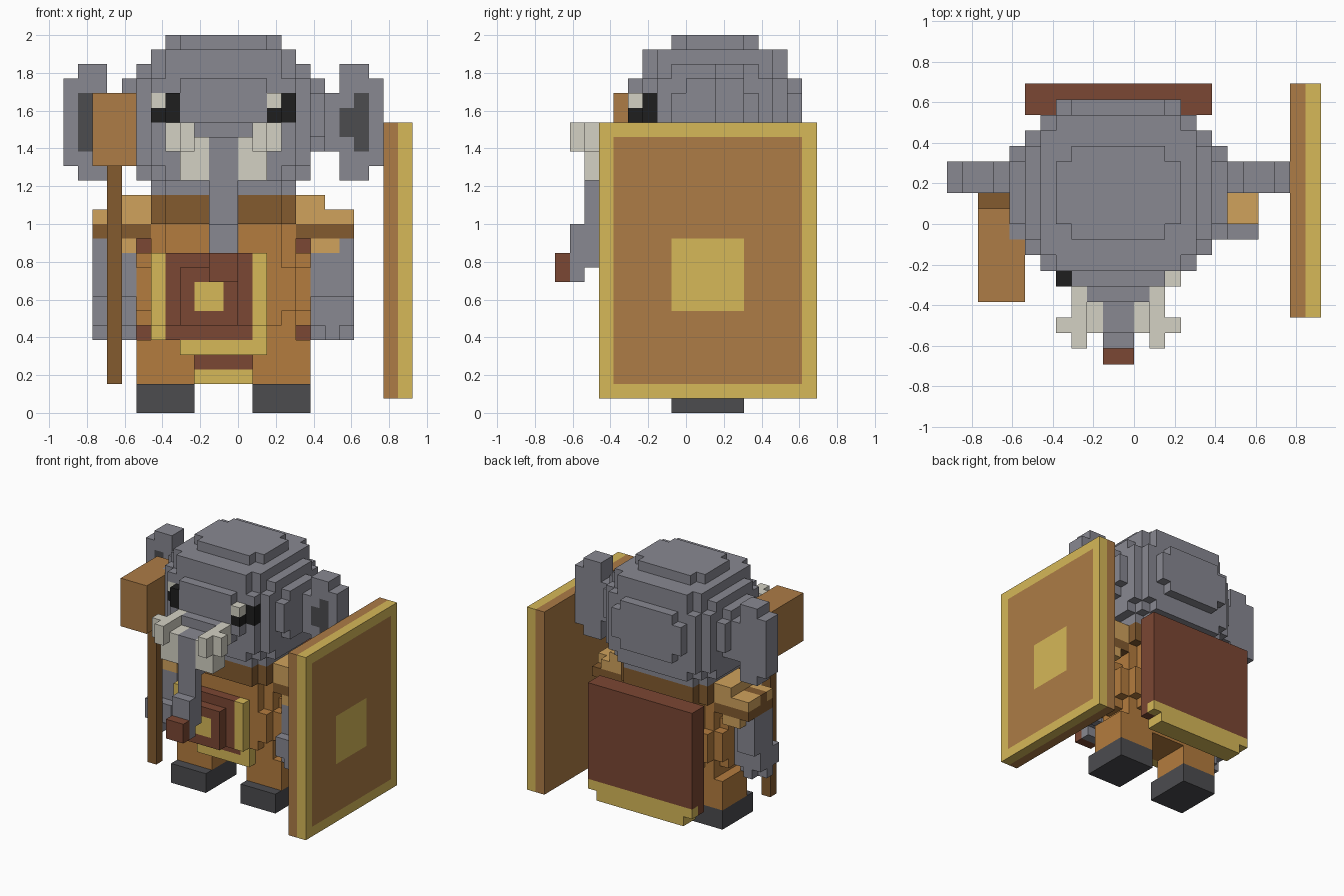
import bpy, bmesh
from mathutils import Vector

cube = bpy.data.objects.get("Cube")
if cube:
    bpy.data.objects.remove(cube, do_unlink=True)

U = 1 / 13          # size of one block
AXIS = -1           # the figure's own middle, in blocks

# Colours
def linear(c):
    c /= 255
    return c / 12.92 if c <= 0.04045 else ((c + 0.055) / 1.055) ** 2.4

PALETTE = {
    "grey_skin": (136, 136, 145), "gold": (214, 184, 88), "wood": (173, 124, 70),
    "tunic_brown": (180, 124, 62), "light_tan": (208, 162, 92), "dark_brown": (131, 91, 47),
    "russet": (123, 71, 51), "ivory": (211, 209, 196), "black": (30, 30, 30),
    "charcoal": (76, 76, 79),
}
MATS = {}
for mat_name, rgb in PALETTE.items():
    m = bpy.data.materials.new(mat_name)
    m.use_nodes = True
    col = (*[linear(c) for c in rgb], 1)
    m.diffuse_color = col
    bsdf = m.node_tree.nodes["Principled BSDF"]
    bsdf.inputs["Base Color"].default_value = col
    bsdf.inputs["Roughness"].default_value = 0.9
    MATS[mat_name] = m

# The four corners of each block side, keyed by its outward direction
SIDES = {
    (1, 0, 0): ((1, 0, 0), (1, 1, 0), (1, 1, 1), (1, 0, 1)),
    (-1, 0, 0): ((0, 0, 0), (0, 0, 1), (0, 1, 1), (0, 1, 0)),
    (0, 1, 0): ((0, 1, 0), (0, 1, 1), (1, 1, 1), (1, 1, 0)),
    (0, -1, 0): ((0, 0, 0), (1, 0, 0), (1, 0, 1), (0, 0, 1)),
    (0, 0, 1): ((0, 0, 1), (1, 0, 1), (1, 1, 1), (0, 1, 1)),
    (0, 0, -1): ((0, 0, 0), (0, 1, 0), (1, 1, 0), (1, 0, 0)),
}


def part(name, boxes, paint=()):
    """Merge boxes (colour, x0, x1, y0, y1, z0, z1) into one blocky shell.
    Later boxes win; paint boxes only recolour blocks already there."""
    cells = {}
    for only_paint, group in ((False, boxes), (True, paint)):
        for colour, x0, x1, y0, y1, z0, z1 in group:
            for x in range(x0, x1):
                for y in range(y0, y1):
                    for z in range(z0, z1):
                        if not only_paint or (x, y, z) in cells:
                            cells[x, y, z] = colour
    slots = sorted(set(cells.values()))
    bm = bmesh.new()
    verts = {}
    for cell, colour in cells.items():
        for d, corners in SIDES.items():
            if tuple(a + b for a, b in zip(cell, d)) in cells:
                continue
            ring = []
            for c in corners:
                p = tuple(a + b for a, b in zip(cell, c))
                if p not in verts:
                    verts[p] = bm.verts.new(Vector(p) * U)
                ring.append(verts[p])
            bm.faces.new(ring).material_index = slots.index(colour)
    mesh = bpy.data.meshes.new(name)
    bm.to_mesh(mesh)
    bm.free()
    for s in slots:
        mesh.materials.append(MATS[s])
    obj = bpy.data.objects.new(name, mesh)
    bpy.context.collection.objects.link(obj)


def mirror(boxes):
    return [(c, 2 * AXIS - x1, 2 * AXIS - x0, *rest) for c, x0, x1, *rest in boxes]


def pair(name, boxes, paint=()):
    part("left_" + name, boxes, paint)
    part("right_" + name, mirror(boxes), mirror(paint))


def rounded(colour, z0, z1, steps, cy=2):
    """A stepped round slab: each step is (half width, half depth)."""
    return [(colour, AXIS - hx, AXIS + hx, cy - hy, cy + hy, z0, z1) for hx, hy in steps]


# Head: stacked round slabs, with the eyes coloured in
G = "grey_skin"
head = (rounded(G, 15, 16, [(5, 3), (4, 4)])
        + rounded(G, 16, 17, [(6, 3), (5, 4), (4, 5)])
        + rounded(G, 17, 18, [(6, 4), (5, 5)])
        + rounded(G, 18, 19, [(7, 2), (6, 4), (5, 5), (3, 6)])
        + rounded(G, 19, 22, [(7, 3), (6, 4), (5, 5), (4, 6)])
        + rounded(G, 22, 23, [(7, 2), (6, 4), (5, 5), (3, 6)])
        + rounded(G, 23, 24, [(6, 3), (5, 4), (4, 5)])
        + rounded(G, 24, 25, [(5, 4), (4, 5)])
        + rounded(G, 25, 26, [(4, 2), (3, 3)]))
eyes = [("black", 2, 4, -4, -2, 20, 22), ("ivory", 2, 3, -4, -3, 21, 22),
        ("black", -6, -4, -4, -2, 20, 22), ("ivory", -6, -5, -4, -2, 21, 22)]
part("head", head, eyes)

# Ears with a darker hollow in front
pair("ear", [(G, 6, 7, 2, 4, 18, 22), (G, 7, 9, 2, 4, 16, 24), (G, 9, 10, 2, 4, 17, 23)],
     [("charcoal", 7, 8, 2, 3, 19, 21), ("charcoal", 8, 9, 2, 3, 18, 22)])

# Trunk and tusks
part("trunk", [(G, -3, 1, -5, -4, 16, 20), (G, -2, 0, -7, -4, 15, 19), (G, -2, 0, -7, -6, 10, 16),
               (G, -2, 0, -8, -7, 9, 13), ("russet", -2, 0, -9, -8, 9, 11)])
pair("tusk", [("ivory", 1, 2, -8, -4, 18, 20), ("ivory", 2, 3, -7, -6, 18, 20),
              ("ivory", 0, 2, -7, -5, 16, 19)])

# Barrel torso with dark collar
T = "tunic_brown"
torso = (rounded(T, 4, 5, [(6, 2)])
         + rounded(T, 5, 6, [(5, 2)])
         + rounded(T, 6, 7, [(6, 1), (5, 2), (4, 3)])
         + rounded(T, 7, 10, [(6, 2), (5, 3)])
         + rounded(T, 10, 11, [(6, 1), (5, 2), (4, 3)])
         + rounded(T, 11, 13, [(5, 2), (4, 3)])
         + rounded("dark_brown", 13, 15, [(5, 3), (4, 4)])
         + [(T, -5, 3, 5, 7, 6, 13)])
part("torso", torso)

# Apron and buckle
part("apron", [("gold", -6, 2, -1, 0, 5, 6), ("gold", -6, 2, -2, 0, 6, 11),
               ("russet", -5, 1, -1, 0, 5, 6), ("russet", -5, 1, -2, 0, 6, 11),
               ("russet", -4, 0, -3, -2, 6, 10), ("gold", -3, -1, -3, -2, 7, 9),
               ("gold", -4, 2, -1, 0, 4, 5)])

# Shoulders: the right one steps down behind the hammer
shoulder = [("light_tan", 4, 6, 0, 4, 14, 15), ("light_tan", 4, 7, 0, 4, 13, 14),
            ("dark_brown", 4, 8, 0, 4, 12, 13), ("light_tan", 5, 7, 0, 4, 11, 12)]
part("left_shoulder", shoulder + [("light_tan", 7, 8, 0, 3, 13, 14)])
part("right_shoulder", mirror(shoulder) + [("light_tan", -10, -8, 2, 4, 13, 14),
                                           ("dark_brown", -10, -8, 0, 2, 13, 14)],
     [("light_tan", -10, -8, 0, 1, 13, 14)])

# Arms with stepped hands, legs and feet
pair("arm", [(G, 6, 8, 0, 3, 8, 12), (G, 5, 8, 0, 2, 7, 11), (G, 5, 8, -1, 2, 6, 8),
             (G, 6, 7, -1, 2, 5, 6), (G, 5, 8, 0, 1, 5, 6)])
pair("leg", [(T, 1, 5, 0, 4, 2, 4)])
pair("foot", [("charcoal", 1, 5, -1, 4, 0, 2)])

# Cape with gold hem
part("cape", [("russet", -7, 5, 7, 8, 3, 14), ("russet", -7, 5, 8, 9, 4, 14),
              ("gold", -7, 5, 8, 9, 3, 4), ("gold", -6, 4, 7, 9, 2, 3)])

# Hammer
part("hammer_head", [("wood", -10, -7, -5, 1, 17, 22)])
part("hammer_handle", [("dark_brown", -9, -8, -2, -1, 2, 17)])

# Shield: wooden back, gold rim and boss
part("shield", [("wood", 10, 11, -6, 9, 1, 20), ("gold", 11, 12, -6, 9, 1, 20),
                ("wood", 11, 12, -5, 8, 2, 19), ("gold", 11, 12, -1, 4, 7, 12)])
